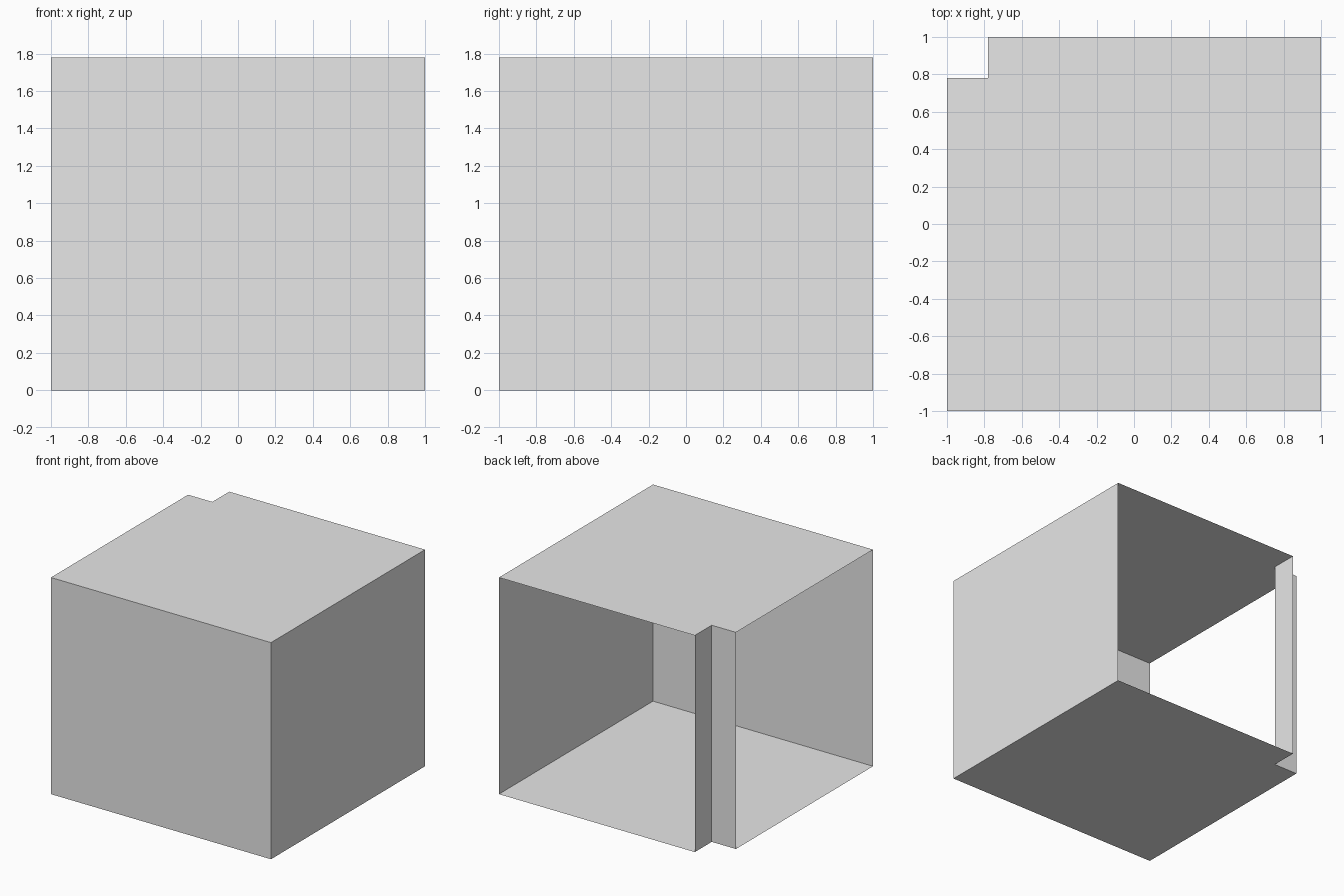
import bpy
import bmesh

old = bpy.data.objects.get("Cube")
if old:
    bpy.data.objects.remove(old, do_unlink=True)

HEIGHT = 1.78
NOTCH = 0.78

grey = bpy.data.materials.new("light_grey")
grey.use_nodes = True
grey.diffuse_color = (0.8, 0.8, 0.8, 1)
grey.node_tree.nodes["Principled BSDF"].inputs["Base Color"].default_value = grey.diffuse_color


def sheet(name, points):
    """One flat panel from its corner points."""
    bm = bmesh.new()
    bm.faces.new([bm.verts.new(p) for p in points])
    mesh = bpy.data.meshes.new(name)
    bm.to_mesh(mesh)
    bm.free()
    mesh.materials.append(grey)
    obj = bpy.data.objects.new(name, mesh)
    bpy.context.collection.objects.link(obj)
    return obj


def wall(name, a, b):
    """Upright panel standing on the line from a to b."""
    return sheet(name, [(*a, 0), (*b, 0), (*b, HEIGHT), (*a, HEIGHT)])


# Floor plan, counter-clockwise, with one corner cut out
plan = [(-1, -1), (1, -1), (1, 1), (-NOTCH, 1), (-NOTCH, NOTCH), (-1, NOTCH)]

# Floor and roof
sheet("floor", [(x, y, 0) for x, y in reversed(plan)])
sheet("roof", [(x, y, HEIGHT) for x, y in plan])

# Closed sides; the back and the remaining side stay open
wall("front_wall", plan[0], plan[1])
wall("left_wall", plan[1], plan[2])

# Corner pillar walls
wall("pillar_side_wall", plan[3], plan[4])
wall("pillar_back_wall", plan[4], plan[5])
